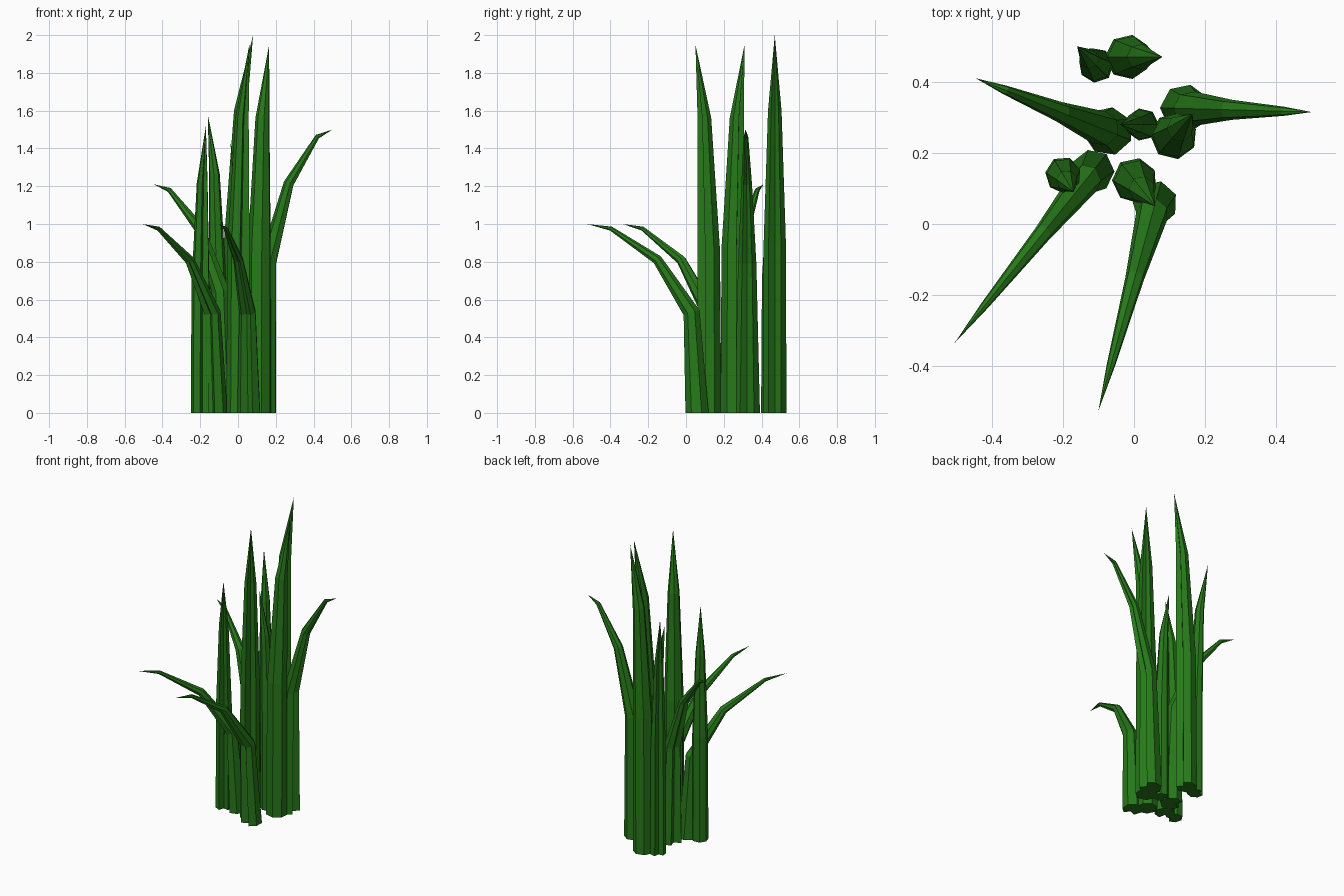
import bpy, bmesh, math
from mathutils import Vector

if "Cube" in bpy.data.objects:
    bpy.data.objects.remove(bpy.data.objects["Cube"])

green = bpy.data.materials.new("grass_green")
green.diffuse_color = (0.02, 0.19, 0.01, 1)
green.use_nodes = True
green.node_tree.nodes["Principled BSDF"].inputs["Base Color"].default_value = green.diffuse_color

# Blade cross-section: u along the bend direction, v across it, with a groove
SECTION = [(0.45, 0), (0.9, 0.55), (0.25, 1.0), (-0.6, 0.8),
           (-1.0, 0), (-0.6, -0.8), (0.25, -1.0), (0.9, -0.55)]

# Ring stations: (height fraction, horizontal travel fraction, thickness)
UPRIGHT = [(0, 0, 1), (0.45, 0.04, 0.95), (0.8, 0.35, 0.58), (1, 1, 0)]
ARCHED = [(0, 0, 1), (0.53, 0.05, 0.72), (0.81, 0.36, 0.42), (0.975, 0.78, 0.19), (1, 1, 0)]


def blade(name, base, tip, radius, stations):
    b, t = Vector((*base, 0)), Vector(tip)
    flat = Vector((t.x - b.x, t.y - b.y, 0))
    side = Vector((-flat.y, flat.x, 0)).normalized()
    pts = [b + flat * f + Vector((0, 0, t.z * h)) for h, f, _ in stations]
    bm = bmesh.new()
    rings = []
    for i in range(len(pts) - 1):
        # rings lean halfway between neighbouring segments, the base stays level
        if i == 0:
            tangent = Vector((0, 0, 1))
        else:
            tangent = ((pts[i] - pts[i - 1]).normalized()
                       + (pts[i + 1] - pts[i]).normalized()).normalized()
        fwd = side.cross(tangent)
        r = radius * stations[i][2]
        rings.append([bm.verts.new(pts[i] + fwd * (u * r) + side * (v * r))
                      for u, v in SECTION])
    n = len(SECTION)
    bm.faces.new(rings[0])
    for lo, hi in zip(rings, rings[1:]):
        for k in range(n):
            bm.faces.new((lo[k], lo[(k + 1) % n], hi[(k + 1) % n], hi[k]))
    apex = bm.verts.new(pts[-1])
    for k in range(n):
        bm.faces.new((rings[-1][k], rings[-1][(k + 1) % n], apex))
    bmesh.ops.recalc_face_normals(bm, faces=bm.faces)
    me = bpy.data.meshes.new(name)
    bm.to_mesh(me)
    bm.free()
    me.materials.append(green)
    bpy.context.collection.objects.link(bpy.data.objects.new(name, me))


# Upright blades
for i, (base, tip, r) in enumerate([
    ((-0.02, 0.47), (0.08, 0.47, 2.0), 0.062),
    ((0.11, 0.245), (0.165, 0.31, 1.95), 0.064),
    ((0.0, 0.125), (0.06, 0.05, 1.95), 0.062),
    ((-0.105, 0.445), (-0.16, 0.50, 1.58), 0.048),
    ((-0.20, 0.14), (-0.17, 0.09, 1.52), 0.05),
    ((0.025, 0.28), (-0.04, 0.28, 1.43), 0.045),
]):
    blade(f"upright_blade_{i + 1}", base, tip, r, UPRIGHT)

# Arched blades
for i, (base, tip, r) in enumerate([
    ((0.14, 0.325), (0.50, 0.315, 1.5), 0.067),
    ((-0.07, 0.26), (-0.445, 0.41, 1.21), 0.067),
    ((-0.115, 0.15), (-0.505, -0.335, 1.0), 0.06),
    ((0.06, 0.06), (-0.10, -0.525, 1.0), 0.062),
]):
    blade(f"arched_blade_{i + 1}", base, tip, r, ARCHED)
